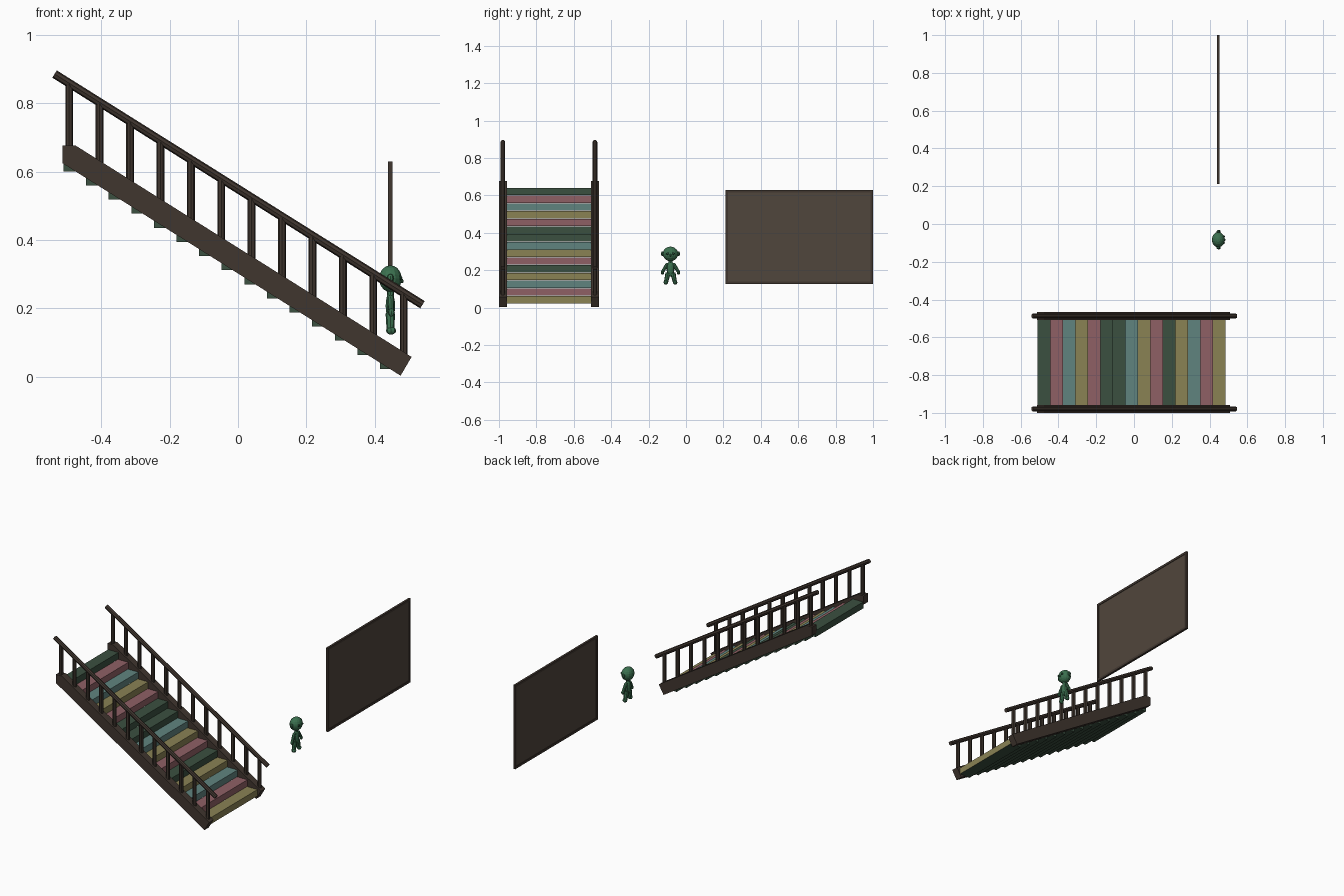
import bpy, bmesh
from mathutils import Vector

if "Cube" in bpy.data.objects:
    bpy.data.objects.remove(bpy.data.objects["Cube"])


def mat(name, hexcol):
    m = bpy.data.materials.new(name)
    rgb = [int(hexcol[i:i + 2], 16) / 255 for i in (0, 2, 4)]
    m.diffuse_color = [((c + 0.055) / 1.055) ** 2.4 for c in rgb] + [1]
    m.use_nodes = True
    m.node_tree.nodes["Principled BSDF"].inputs["Base Color"].default_value = m.diffuse_color
    return m


WOOD = mat("dark_wood", "40362f")
BOARD = mat("board_brown", "50463c")
SKIN = mat("figure_green", "3b704f")
DARK = mat("figure_dark", "264a35")
COL = {"g": mat("green", "3b5040"), "p": mat("pink", "8f6065"),
       "t": mat("teal", "60847f"), "y": mat("yellow", "8a8254")}


def obj_from(bm, name, *mats):
    bmesh.ops.recalc_face_normals(bm, faces=bm.faces)
    me = bpy.data.meshes.new(name)
    bm.to_mesh(me)
    bm.free()
    o = bpy.data.objects.new(name, me)
    bpy.context.collection.objects.link(o)
    for m in mats:
        me.materials.append(m)
    return o


def box(name, lo, hi, *mats):
    bm = bmesh.new()
    bmesh.ops.create_cube(bm, size=1)
    for v in bm.verts:
        v.co = Vector([(a + b) / 2 + c * (b - a) for a, b, c in zip(lo, hi, v.co)])
    return obj_from(bm, name, *mats)


def rod(name, a, b, r1, r2, m, sides=8):
    a, b = Vector(a), Vector(b)
    bm = bmesh.new()
    bmesh.ops.create_cone(bm, cap_ends=True, segments=sides, radius1=r1, radius2=r2, depth=(b - a).length)
    q = (b - a).to_track_quat('Z', 'Y')
    for v in bm.verts:
        v.co = q @ v.co + (a + b) / 2
    return obj_from(bm, name, m)


def ball(name, c, r, m, u=14, n=10):
    bm = bmesh.new()
    bmesh.ops.create_uvsphere(bm, u_segments=u, v_segments=n, radius=1)
    for v in bm.verts:
        v.co = Vector([p + q * s for p, q, s in zip(c, v.co, r)])
    return obj_from(bm, name, m)


# Steps: green blocks with coloured tread (top) and riser (front)
for i, key in enumerate("gptypggtypgytpy"):
    x, z = -0.511 + i * 0.0662, 0.601 - i * 0.0413
    s = box(f"step_{i + 1}", (x, -0.96, z), (x + 0.069, -0.505, z + 0.039), COL["g"], COL[key])
    for f in s.data.polygons:
        if f.normal.z > 0.5 or f.normal.x > 0.5:
            f.material_index = 1

# Stringers, handrails and balusters on both sides
profile = [(-0.514, 0.677), (-0.476, 0.677), (0.508, 0.058), (0.476, 0.003), (-0.514, 0.625)]


def rail_z(x):
    return 0.886 - 0.627 * (x + 0.537)


for side, y in (("near", -0.979), ("far", -0.487)):
    bm = bmesh.new()
    face = bm.faces.new([bm.verts.new((x, y - 0.021, z)) for x, z in profile])
    ext = bmesh.ops.extrude_face_region(bm, geom=[face])
    for v in ext["geom"]:
        if isinstance(v, bmesh.types.BMVert):
            v.co.y += 0.042
    bm.faces.ensure_lookup_table()
    obj_from(bm, f"stringer_{side}", WOOD)
    rod(f"handrail_{side}", (-0.537, y, rail_z(-0.537)), (0.54, y, rail_z(0.54)), 0.0125, 0.0125, WOOD)
    for k in range(12):
        x = -0.494 + k * 0.089
        rod(f"baluster_{side}_{k + 1}", (x, y, rail_z(x) - 0.2), (x, y, rail_z(x)), 0.0115, 0.0115, WOOD)

# Framed board
X0, X1, Y0, Y1, Z0, Z1, W = 0.439, 0.452, 0.211, 1.0, 0.125, 0.63, 0.014
box("board_panel", (X0 + 0.003, Y0 + W, Z0 + W), (X1 - 0.003, Y1 - W, Z1 - W), BOARD)
for n, a, b in (("bottom", (Y0, Z0), (Y1, Z0 + W)), ("top", (Y0, Z1 - W), (Y1, Z1)),
                ("left", (Y0, Z0 + W), (Y0 + W, Z1 - W)), ("right", (Y1 - W, Z0 + W), (Y1, Z1 - W))):
    box(f"board_frame_{n}", (X0, *a), (X1, *b), WOOD)

# Small figure facing +x
fx, fy = 0.446, -0.083
ball("head", (fx, fy, 0.287), (0.034, 0.041, 0.039), SKIN)
ball("nose", (fx + 0.034, fy, 0.28), (0.005, 0.006, 0.006), SKIN, 8, 6)
rod("neck", (fx, fy, 0.235), (fx, fy, 0.255), 0.010, 0.010, SKIN)
ball("torso", (fx, fy, 0.207), (0.0145, 0.021, 0.042), SKIN, 10, 8)
for n, s in (("left", 1), ("right", -1)):
    def p(x, y, z):
        return (fx + x, fy + s * y, z)
    ball(f"ear_{n}", p(0, 0.043, 0.288), (0.010, 0.008, 0.013), SKIN, 8, 6)
    ball(f"eye_{n}", p(0.030, 0.016, 0.289), (0.005, 0.008, 0.007), DARK, 8, 6)
    ball(f"shoulder_{n}", p(0, 0.019, 0.229), (0.010, 0.010, 0.010), SKIN, 8, 6)
    rod(f"arm_{n}", p(0, 0.019, 0.23), p(0.002, 0.040, 0.195), 0.0095, 0.0085, SKIN)
    ball(f"hand_{n}", p(0.003, 0.043, 0.188), (0.010, 0.009, 0.012), SKIN, 8, 6)
    rod(f"leg_{n}", p(0, 0.013, 0.185), p(0, 0.024, 0.135), 0.014, 0.011, SKIN)
    ball(f"foot_{n}", p(0.002, 0.025, 0.135), (0.015, 0.012, 0.012), SKIN, 8, 6)
